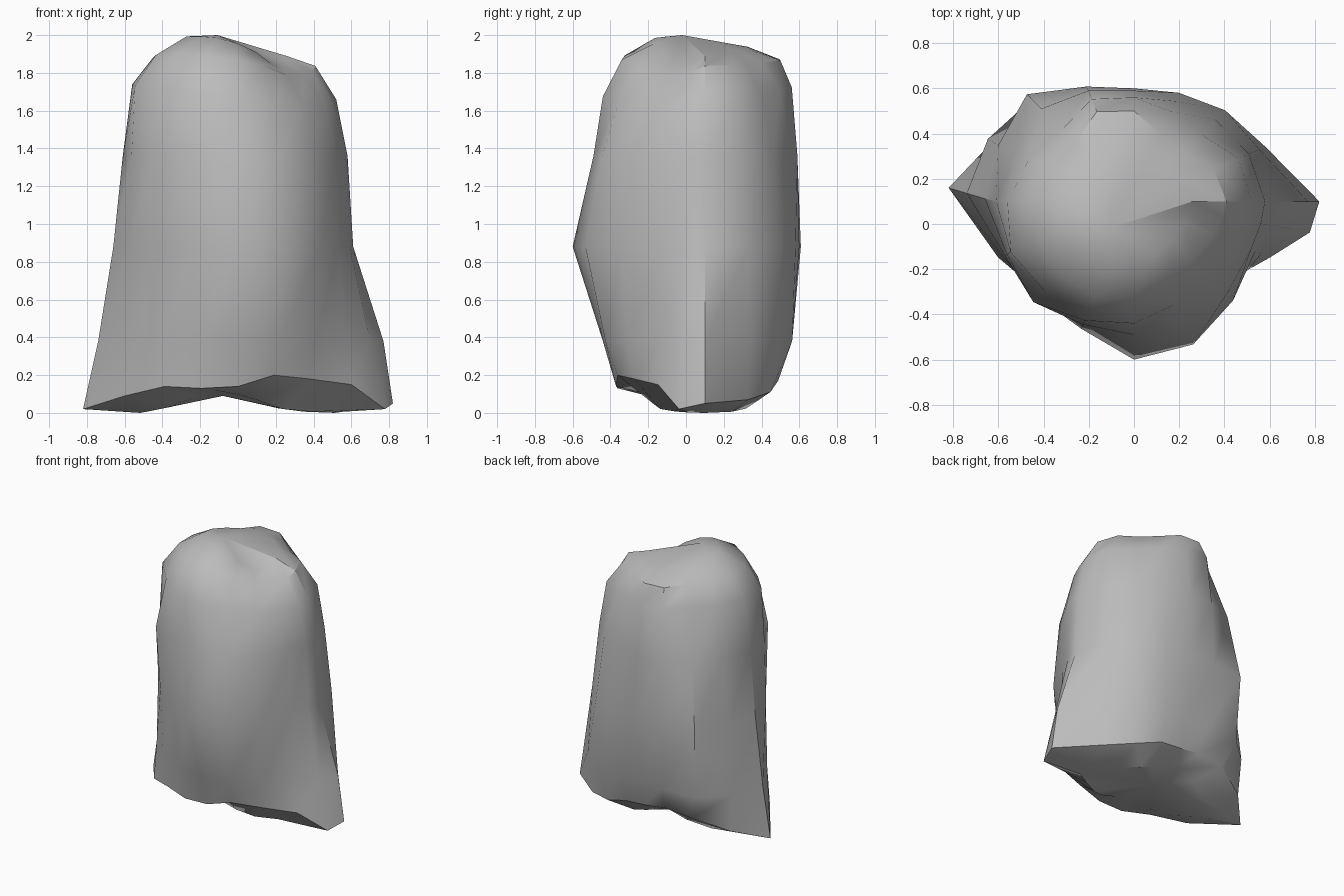
import bpy, bmesh, math

default = bpy.data.objects.get("Cube")
if default:
    bpy.data.objects.remove(default, do_unlink=True)

CENTRE_Y = 0.1

# Column directions, counter-clockwise from +x, with one extra on the left spur
angles = [math.tau * i / 16 for i in range(16)] + [math.radians(350)]
SIDES = len(angles)

# Outline radii for each level
foot = [.82, .6, .49, .42, .39, .42, .54, .68, .82, .65, .55, .5, .47, .5, .53, .65, .79]
foot_z = [.05, .07, .11, .17, .18, .2, .18, .1, .02, .09, .14, .13, .14, .2, .18, .15, .02]
skirt = [.77, .63, .56, .5, .455, .5, .64, .7, .74, .63, .58, .54, .54, .57, .58, .61, .71]
waist = [.61, .6, .57, .52, .5, .55, .67, .65, .66, .62, .6, .61, .7, .685, .62, .58, .6]
chest = [.58, .55, .51, .48, .49, .53, .58, .57, .61, .61, .63, .59, .59, .59, .58, .56, .57]
shoulder = [.52, .5, .42, .43, .46, .49, .45, .5, .56, .59, .56, .57, .54, .49, .49, .5, .51]
brow = [.41, .38, .31, .32, .4, .43, .37, .4, .45, .47, .46, .46, .44, .38, .37, .38, .4]

# Raised front left and hollowed front right of the crown, by column
lumps = {8: .01, 9: .03, 10: .04, 11: .045, 12: .03, 14: -.05, 15: -.05, 16: -.03}


def under_height(x, y, i):
    # Shallow groove running front to back beneath the rock
    return 0.1 * max(0, 1 - abs(x + 0.1) / 0.35) + 0.3 * (y - CENTRE_Y) ** 2


def foot_height(x, y, i):
    return foot_z[i]


def shoulder_height(x, y, i):
    return 1.69 - 0.07 * x + 0.06 * y + 0.4 * lumps.get(i, 0)


def brow_height(x, y, i):
    return 1.85 - 0.04 * x + 0.03 * y + lumps.get(i, 0)


def crown_height(x, y, i):
    return 1.925 - 0.14 * x + lumps.get(i, 0)


def add_ring(bm, radii, scale, height):
    ring = []
    for i, (angle, radius) in enumerate(zip(angles, radii)):
        x = radius * scale * math.cos(angle)
        y = CENTRE_Y + radius * scale * math.sin(angle)
        y -= 0.3 * min(0, x + 0.62)  # right spur swept backwards
        z = height(x, y, i) if callable(height) else height
        ring.append(bm.verts.new((x, y, z)))
    return ring


def bridge(bm, lower, upper):
    for i in range(SIDES):
        j = (i + 1) % SIDES
        bm.faces.new((lower[i], lower[j], upper[j], upper[i]))


def cap(bm, ring, tip):
    centre = bm.verts.new(tip)
    for i in range(SIDES):
        bm.faces.new((ring[i], ring[(i + 1) % SIDES], centre))


# Rock body lofted from the underside to the crown
bm = bmesh.new()
rings = [
    add_ring(bm, foot, 0.63, under_height),
    add_ring(bm, foot, 1, foot_height),
    add_ring(bm, skirt, 1, 0.38),
    add_ring(bm, waist, 1, 0.88),
    add_ring(bm, chest, 1, 1.36),
    add_ring(bm, shoulder, 1, shoulder_height),
    add_ring(bm, brow, 1, brow_height),
    add_ring(bm, shoulder, 0.5, crown_height),
]
for lower, upper in zip(rings, rings[1:]):
    bridge(bm, lower, upper)
cap(bm, rings[0], (-0.08, CENTRE_Y, 0.09))
cap(bm, rings[-1], (-0.11, -0.02, 2.0))
bmesh.ops.recalc_face_normals(bm, faces=bm.faces)

mesh = bpy.data.meshes.new("rock")
bm.to_mesh(mesh)
bm.free()
rock = bpy.data.objects.new("rock", mesh)
bpy.context.collection.objects.link(rock)

# Plain stone colour
stone = bpy.data.materials.new("stone grey")
stone.use_nodes = True
colour = (0.5, 0.5, 0.5, 1)
stone.diffuse_color = colour
stone.node_tree.nodes["Principled BSDF"].inputs["Base Color"].default_value = colour
mesh.materials.append(stone)

# Soft facets with crisp shoulder and foot edges
bpy.ops.object.select_all(action="DESELECT")
rock.select_set(True)
bpy.context.view_layer.objects.active = rock
bpy.ops.object.shade_smooth_by_angle(angle=math.radians(33))
